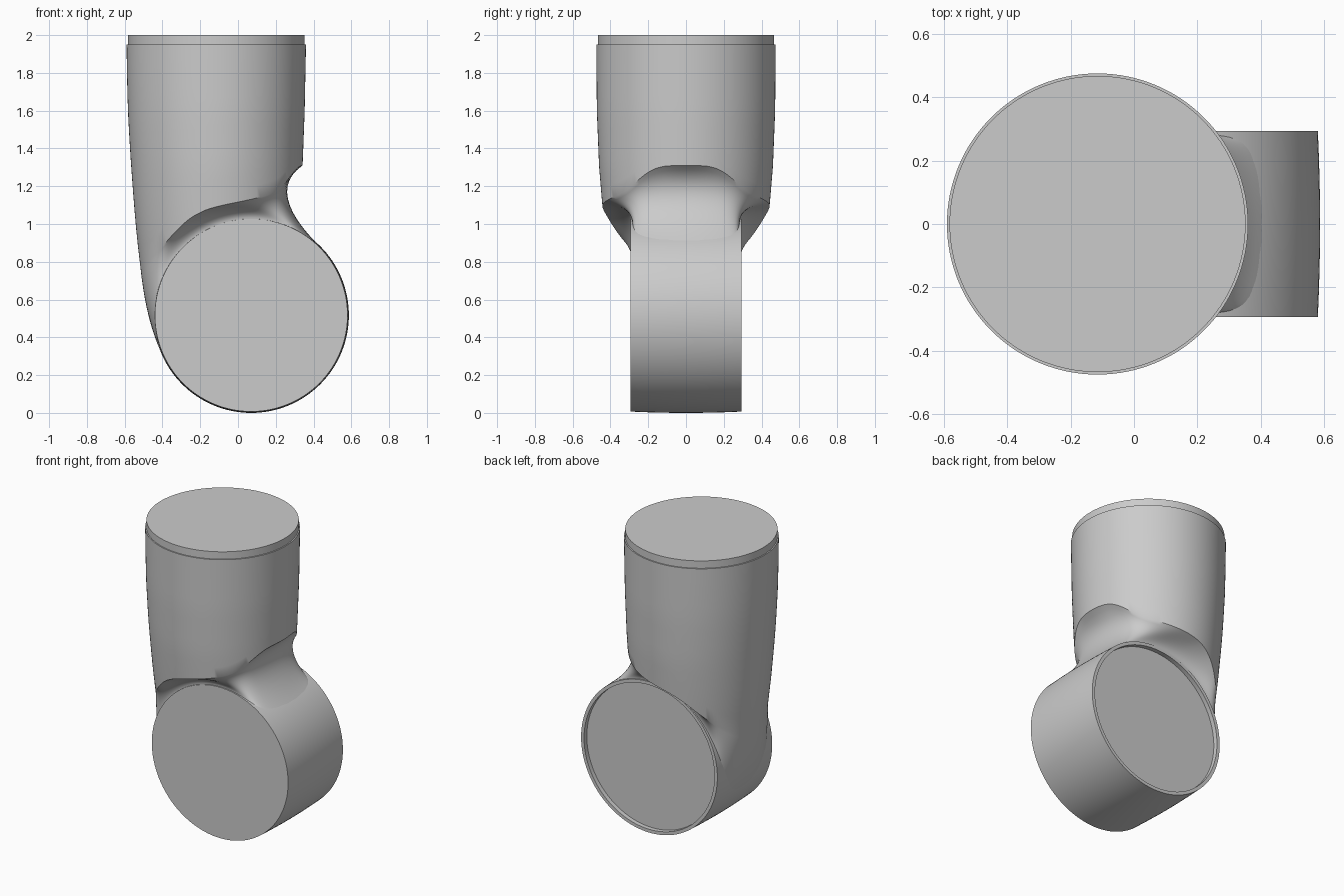
import bpy, bmesh
from math import sin, cos, pi, radians
from mathutils import Vector

cube = bpy.data.objects.get("Cube")
if cube:
    bpy.data.objects.remove(cube, do_unlink=True)

grey = bpy.data.materials.new("light grey")
grey.use_nodes = True
colour = (0.6, 0.6, 0.6, 1)
grey.diffuse_color = colour
grey.node_tree.nodes["Principled BSDF"].inputs["Base Color"].default_value = colour

AXIS = Vector((0.07, 0, 0.517))   # centre of the joint drum
N = 128


def table(points, x):
    """Linear interpolation through sorted (x, value) points."""
    if x <= points[0][0]:
        return points[0][1]
    for (a, u), (b, v) in zip(points, points[1:]):
        if x <= b:
            return u + (v - u) * (x - a) / (b - a)
    return points[-1][1]


def around(points, t):
    """Table value at the cosine of angle t, averaged over nearby angles."""
    return sum(table(points, cos(t + k * 0.04)) for k in range(-4, 5)) / 9


def loft(name, rings):
    """Skin closed rings of points and cap the first and last."""
    bm = bmesh.new()
    loops = [[bm.verts.new(p) for p in ring] for ring in rings]
    for a, b in zip(loops, loops[1:]):
        for i in range(len(a)):
            j = (i + 1) % len(a)
            bm.faces.new((a[i], a[j], b[j], b[i]))
    bm.faces.new(loops[0])
    bm.faces.new(loops[-1])
    bmesh.ops.recalc_face_normals(bm, faces=bm.faces)
    mesh = bpy.data.meshes.new(name)
    bm.to_mesh(mesh)
    bm.free()
    mesh.materials.append(grey)
    obj = bpy.data.objects.new(name, mesh)
    bpy.context.collection.objects.link(obj)
    bpy.ops.object.select_all(action="DESELECT")
    obj.select_set(True)
    bpy.context.view_layer.objects.active = obj
    bpy.ops.object.shade_smooth_by_angle(angle=radians(35))


def drum_radius(y):
    return 0.517 - 0.007 * (y / 0.293) ** 2


# Sleeve outline: left edge, right edge and half depth by height
LEFT = [(0.6, -0.49), (0.8, -0.521), (1.0, -0.542), (1.2, -0.558),
        (1.4, -0.572), (1.6, -0.583), (1.8, -0.588), (1.95, -0.59)]
RIGHT = [(1.0, 0.328), (1.31, 0.342), (1.6, 0.353), (1.95, 0.36)]
DEPTH = [(0.8, 0.415), (1.1, 0.443), (1.3, 0.46), (1.6, 0.472), (1.95, 0.475)]
# By cosine of the column angle: lower lip height, and where it meets the drum
LIP = [(-1, 0.77), (-0.85, 0.81), (-0.7, 0.88), (-0.43, 1.0), (-0.25, 1.06), (0, 1.095),
       (0.35, 1.125), (0.68, 1.16), (0.8, 1.21), (0.92, 1.295), (0.97, 1.31)]
MEET = [(-1, 215), (-0.9, 190), (-0.75, 165), (-0.4, 125), (0, 98), (0.5, 72),
        (0.8, 53), (1, 45)]


def sleeve_point(t, z):
    l, r = table(LEFT, z), table(RIGHT, z)
    return Vector(((l + r) / 2 + (r - l) / 2 * cos(t), table(DEPTH, z) * sin(t), z))


def sleeve_column(t):
    c, s = cos(t), sin(t)
    lip = around(LIP, t)
    column = [sleeve_point(t, 1.95 + (lip - 1.95) * k / 12) for k in range(13)]
    # Fillet from the lip down to the drum
    a = radians(around(MEET, t))
    radial = Vector((cos(a), 0, sin(a)))
    tangent = Vector((sin(a), 0, -cos(a))) if c < 0 else Vector((-sin(a), 0, cos(a)))
    y = 0.42 * s / (1 + (s * 0.42 / 0.288) ** 8) ** 0.125
    meet = AXIS + radial * (drum_radius(y) - 0.003) + Vector((0, y, 0))
    w = c * c
    handle = meet + tangent * w * (0.22 if c < 0 else 0.41) + radial * (1 - w) * 0.06
    start = column[-1]
    for k in range(1, 13):
        u = k / 12
        column.append(start * (1 - u) ** 2 + handle * 2 * u * (1 - u) + meet * u * u)
    # Tuck the end into the drum
    column.append(meet - radial * 0.015 - Vector((0, y * 0.15, 0)))
    return column


columns = [sleeve_column(2 * pi * i / N) for i in range(N)]
loft("sleeve", list(zip(*columns)))


def ring_z(radius, z):
    return [(-0.115 + radius * cos(2 * pi * i / N), radius * sin(2 * pi * i / N), z)
            for i in range(N)]


def ring_y(radius, y):
    return [(AXIS.x + radius * cos(2 * pi * i / N), y, AXIS.z + radius * sin(2 * pi * i / N))
            for i in range(N)]


# Stepped plug on top of the sleeve
loft("top_plug", [ring_z(0.467, z) for z in (1.9, 2.0)])

# Slightly barrelled joint drum with a shallow recess in its back end
barrel = [ring_y(drum_radius(y), y) for y in (-0.293, -0.2, -0.1, 0, 0.1, 0.2, 0.293)]
loft("joint_drum", barrel + [ring_y(0.488, 0.293), ring_y(0.488, 0.263)])
